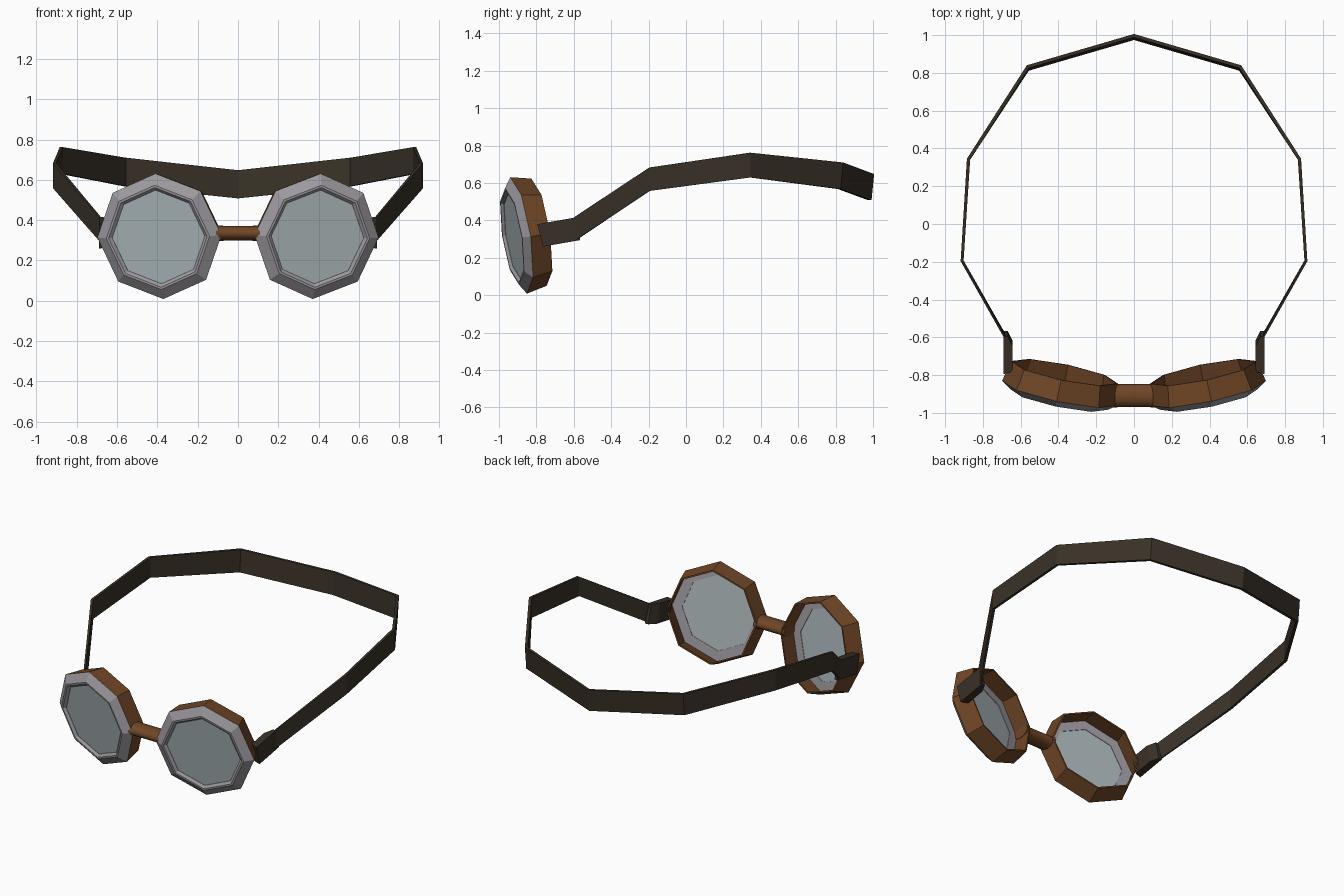
import bpy, bmesh, math
from mathutils import Vector

cube = bpy.data.objects.get("Cube")
if cube:
    bpy.data.objects.remove(cube, do_unlink=True)


def material(name, rgb):
    m = bpy.data.materials.new(name)
    m.use_nodes = True
    m.diffuse_color = (*rgb, 1)
    bsdf = m.node_tree.nodes["Principled BSDF"]
    bsdf.inputs["Base Color"].default_value = (*rgb, 1)
    bsdf.inputs["Roughness"].default_value = 0.7
    return m


leather = material("brown leather", (0.16, 0.062, 0.02))
metal = material("grey metal", (0.34, 0.325, 0.35))
glass = material("pale blue glass", (0.40, 0.46, 0.48))
webbing = material("dark strap", (0.04, 0.03, 0.02))


def loft(name, rings, mat, caps=True, loop=False, mirror=True):
    """Skin equal-length closed rings, optionally capped or joined end to end."""
    bm = bmesh.new()
    rows = [[bm.verts.new(p) for p in ring] for ring in rings]
    pairs = list(zip(rows, rows[1:]))
    if loop:
        pairs.append((rows[-1], rows[0]))
    for a, b in pairs:
        n = len(a)
        for i in range(n):
            j = (i + 1) % n
            bm.faces.new((a[i], a[j], b[j], b[i]))
    if caps and not loop:
        bm.faces.new(rows[0])
        bm.faces.new(rows[-1])
    bmesh.ops.recalc_face_normals(bm, faces=bm.faces[:])
    mesh = bpy.data.meshes.new(name)
    bm.to_mesh(mesh)
    bm.free()
    obj = bpy.data.objects.new(name, mesh)
    bpy.context.scene.collection.objects.link(obj)
    mesh.materials.append(mat)
    if mirror:
        mod = obj.modifiers.new("Mirror", "MIRROR")
        mod.use_clip = True
    return obj


# Tilted frame of the left eyepiece: side, up and forward axes
centre = Vector((0.39, -0.895, 0.32))
side = Vector((0.978, 0.207, -0.02))
up = Vector((0.063, -0.141, 0.988))
forward = side.cross(up)


def octagon(radius, depth):
    angles = [k * math.pi / 4 for k in range(8)]
    return [centre + forward * depth
            + (side * math.cos(a) + up * math.sin(a)) * radius for a in angles]


# Open leather cup, bevelled metal rim and glass lens
cup = [(0.315, 0), (0.29, -0.113), (0.28, -0.113), (0.3, 0)]
rim = [(0.315, 0), (0.262, 0.036), (0.25, 0.036), (0.235, 0.022), (0.235, 0)]
pane = [(0.237, 0.003), (0.237, 0.02)]
loft("eye_cups", [octagon(*p) for p in cup], leather, loop=True)
loft("eye_rims", [octagon(*p) for p in rim], metal, loop=True)
loft("lenses", [octagon(*p) for p in pane], glass)

# Rounded nose bridge, flaring slightly into the cups
bridge_rings = []
for x, s in ((-0.11, 1.08), (-0.07, 1), (0.07, 1), (0.11, 1.08)):
    bridge_rings.append([(x, -0.908 + 0.06 * s * math.cos(k * math.pi / 6),
                          0.335 + 0.037 * s * math.sin(k * math.pi / 6))
                         for k in range(12)])
bridge = loft("nose_bridge", bridge_rings, leather, mirror=False)
bpy.context.view_layer.objects.active = bridge
bridge.select_set(True)
bpy.ops.object.shade_smooth_by_angle(angle=math.radians(50))

# Strap clips on the outer sides of the cups
plan = [(0.69, -0.795), (0.69, -0.595), (0.668, -0.597), (0.642, -0.65), (0.642, -0.78)]
clip_rings = [[(x, y + dy, 0.38 + 0.175 * (y + 0.795) - drop) for x, y in plan]
              for dy, drop in ((0, 0), (0.03, 0.12))]
loft("strap_clips", clip_rings, webbing)

# Head strap: x, y, top z, bottom z, thickness at each bend
bends = [(0.68, -0.6, 0.41, 0.292, 0.01),
         (0.91, -0.195, 0.683, 0.558, 0.016),
         (0.876, 0.343, 0.762, 0.63, 0.018),
         (0.562, 0.826, 0.71, 0.568, 0.018),
         (0, 0.99, 0.648, 0.508, 0.018)]
strap_rings = []
for i, (x, y, top, bottom, thick) in enumerate(bends):
    # Offset inward along the bisector of the neighbouring segments
    prev = Vector(bends[max(i - 1, 0)][:2])
    nxt = Vector(bends[i + 1][:2]) if i < len(bends) - 1 else Vector((-prev.x, prev.y))
    t = (nxt - prev).normalized()
    inward = Vector((-t.y, t.x)) * thick / 2
    lean = 0.014 if i > 2 else (-0.014 if i == 0 else 0)
    ring = []
    for sgn, z, dy in ((-1, top, lean / 2), (1, top, lean / 2),
                       (1, bottom, -lean / 2), (-1, bottom, -lean / 2)):
        ring.append((x + sgn * inward.x, y + sgn * inward.y + dy, z))
    strap_rings.append(ring)
mirrored = [[(-x, y, z) for x, y, z in ring] for ring in reversed(strap_rings[:-1])]
loft("head_strap", strap_rings + mirrored, webbing, mirror=False)
